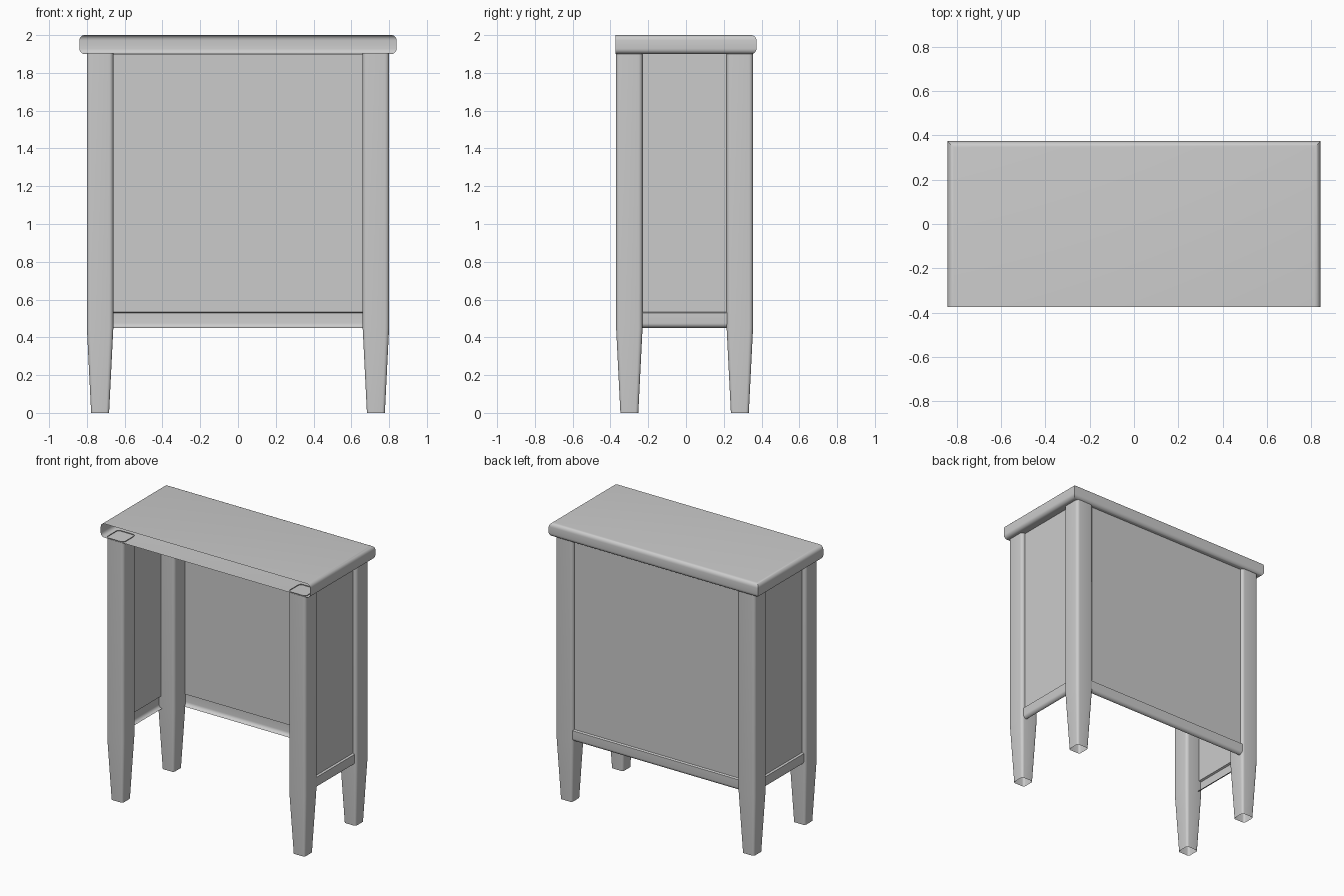
import bpy, bmesh, math
from mathutils import Vector

if "Cube" in bpy.data.objects:
    bpy.data.objects.remove(bpy.data.objects["Cube"])


def make_object(name, bm):
    bmesh.ops.recalc_face_normals(bm, faces=bm.faces)
    mesh = bpy.data.meshes.new(name)
    bm.to_mesh(mesh)
    bm.free()
    ob = bpy.data.objects.new(name, mesh)
    bpy.context.collection.objects.link(ob)
    bpy.ops.object.select_all(action='DESELECT')
    ob.select_set(True)
    bpy.context.view_layer.objects.active = ob
    bpy.ops.object.shade_smooth_by_angle(angle=math.radians(35))
    return ob


def rounded_square(cx, cy, size, r, steps=5):
    """Outline of a square with rounded corners."""
    h = size / 2 - r
    pts = []
    for k, (sx, sy) in enumerate([(1, 1), (-1, 1), (-1, -1), (1, -1)]):
        for i in range(steps + 1):
            a = math.radians(90 * (k + i / steps))
            pts.append((cx + sx * h + r * math.cos(a), cy + sy * h + r * math.sin(a)))
    return pts


def leg(name, cx, cy):
    """Straight post with a tapered foot, open at both ends."""
    bm = bmesh.new()
    rings = []
    for z, size, r in [(0, 0.095, 0.016), (0.45, 0.14, 0.022), (1.905, 0.14, 0.022)]:
        rings.append([bm.verts.new((x, y, z)) for x, y in rounded_square(cx, cy, size, r)])
    for low, high in zip(rings, rings[1:]):
        for i in range(len(low)):
            j = (i + 1) % len(low)
            bm.faces.new((low[i], low[j], high[j], high[i]))
    make_object(name, bm)


def panel(name, start, end, out):
    """Sheet panel with a raised bottom rail that curls under; out points outward."""
    start, end, out = Vector(start), Vector(end), Vector(out)
    profile = [(0, 1.9), (0, 0.535), (0.014, 0.53), (0.014, 0.475)]
    for i in range(1, 6):
        a = math.radians(18 * i)
        profile.append((0.014 - 0.025 * (1 - math.cos(a)), 0.475 - 0.025 * math.sin(a)))
    bm = bmesh.new()
    rows = [[bm.verts.new((p.x + out.x * d, p.y + out.y * d, z)) for p in (start, end)]
            for d, z in profile]
    for a, b in zip(rows, rows[1:]):
        bm.faces.new((a[0], a[1], b[1], b[0]))
    ob = make_object(name, bm)
    # Keep the sheet facing outward
    if ob.data.polygons[0].normal.dot(Vector((out.x, out.y, 0))) < 0:
        ob.data.flip_normals()


# Table top: long edges rounded on the sides and back, open at the front
bm = bmesh.new()
bmesh.ops.create_cube(bm, size=1)
for v in bm.verts:
    v.co = Vector((v.co.x * 1.68, v.co.y * 0.746, 1.95 + v.co.z * 0.1))
edges = []
for e in bm.edges:
    a, b = e.verts
    horizontal = abs(a.co.z - b.co.z) < 1e-5
    at_front = a.co.y < 0 and b.co.y < 0
    if horizontal and not at_front:
        edges.append(e)
bmesh.ops.bevel(bm, geom=edges, offset=0.028, segments=5, profile=0.5, affect='EDGES')
bmesh.ops.recalc_face_normals(bm, faces=bm.faces)
front = [f for f in bm.faces if f.normal.y < -0.9]
bmesh.ops.delete(bm, geom=front, context='FACES')
make_object("top_slab", bm)

# Four legs and the two side panels
for side, s in (("left", -1), ("right", 1)):
    leg("front_leg_" + side, s * 0.73, -0.30)
    leg("back_leg_" + side, s * 0.73, 0.285)
    panel("side_panel_" + side, (s * 0.77, -0.24, 0), (s * 0.77, 0.225, 0), (s, 0, 0))

# Back panel
panel("back_panel", (-0.67, 0.335, 0), (0.67, 0.335, 0), (0, 1, 0))
